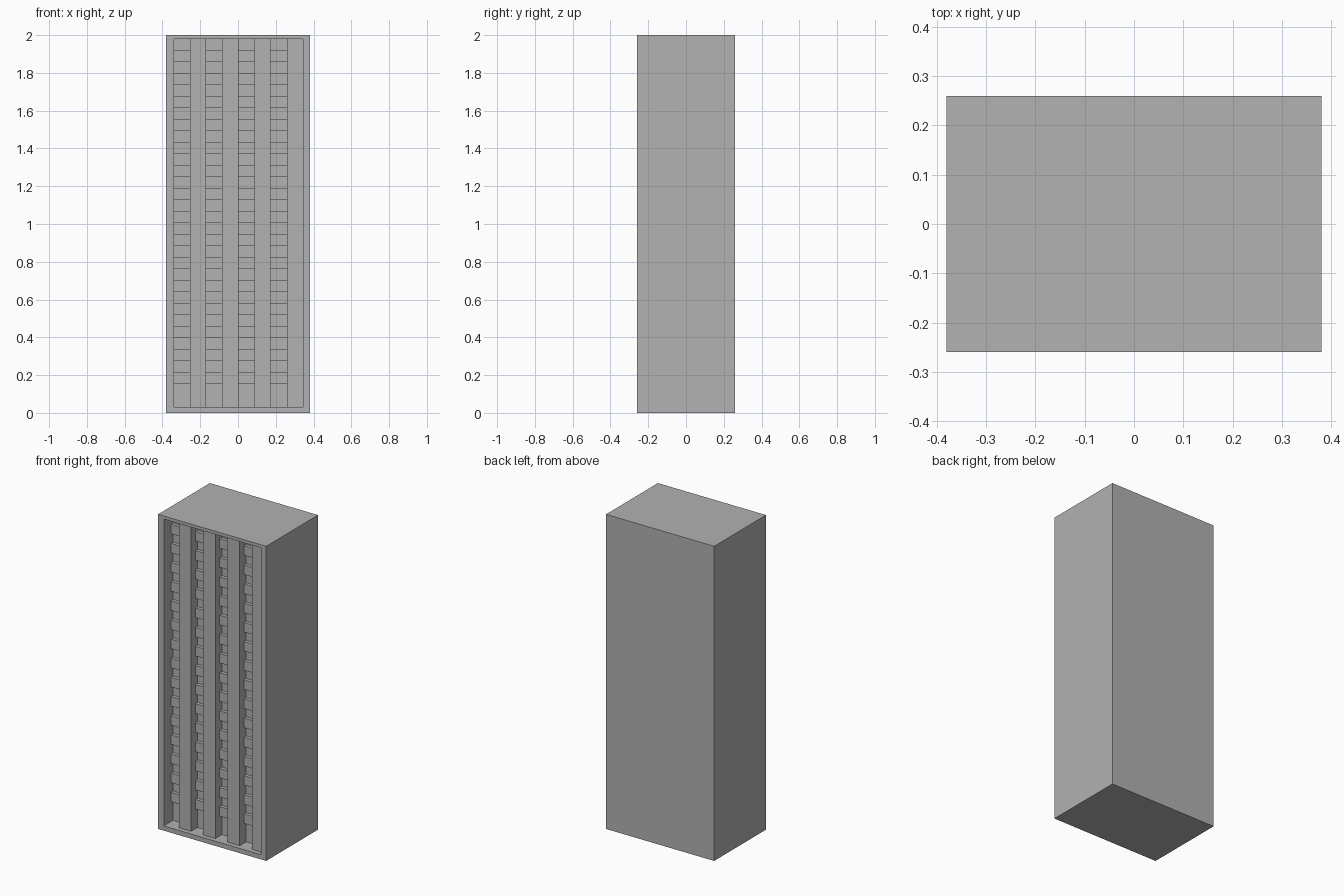
import bpy
import bmesh
from mathutils import Vector

cube = bpy.data.objects.get("Cube")
if cube:
    bpy.data.objects.remove(cube, do_unlink=True)

grey = bpy.data.materials.new("mid_grey")
grey.use_nodes = True
COLOUR = (0.445, 0.445, 0.445, 1)
grey.diffuse_color = COLOUR
grey.node_tree.nodes["Principled BSDF"].inputs["Base Color"].default_value = COLOUR

# Main dimensions
HALF_W, HALF_D, HEIGHT = 0.38, 0.26, 2.0
LEFT, BOTTOM, TOP = -0.34, 0.03, 1.98
BAY = 0.0855                       # width of each bay and each rail
RIGHT = LEFT + 8 * BAY
BACK_Y, BLOCK_Y, RAIL_Y = -0.165, -0.187, -0.23


def add_box(bm, low, high):
    """Add an axis-aligned box between two corners."""
    low, high = Vector(low), Vector(high)
    verts = bmesh.ops.create_cube(bm, size=1)["verts"]
    for v in verts:
        v.co = Vector([high[i] if v.co[i] > 0 else low[i] for i in range(3)])


def finish(bm, name):
    mesh = bpy.data.meshes.new(name)
    bmesh.ops.recalc_face_normals(bm, faces=bm.faces)
    bm.to_mesh(mesh)
    bm.free()
    mesh.materials.append(grey)
    obj = bpy.data.objects.new(name, mesh)
    bpy.context.collection.objects.link(obj)


# Cabinet body with a recessed front
bm = bmesh.new()
add_box(bm, (-HALF_W, -HALF_D, 0), (HALF_W, HALF_D, HEIGHT))
bm.normal_update()
front = min(bm.faces, key=lambda f: f.calc_center_median().y)
bmesh.ops.inset_individual(bm, faces=[front], thickness=0.02)
for v in front.verts:
    v.co.x = RIGHT if v.co.x > 0 else LEFT
    v.co.z = TOP if v.co.z > 1 else BOTTOM
recess = bmesh.ops.extrude_discrete_faces(bm, faces=[front])["faces"][0]
for v in recess.verts:
    v.co.y = BACK_Y
finish(bm, "cabinet_body")

# Vertical rails, one on the right of each bay
for i in range(4):
    x = LEFT + (2 * i + 1) * BAY
    bm = bmesh.new()
    add_box(bm, (x, RAIL_Y, BOTTOM), (x + BAY, BACK_Y, TOP))
    finish(bm, f"vertical_rail_{i + 1}")

# Stacked blocks in each bay
PITCH, FIRST_TOP = 0.1217, 1.92
for i in range(4):
    x = LEFT + 2 * i * BAY
    bm = bmesh.new()
    for row in range(15):
        z = FIRST_TOP - row * PITCH
        add_box(bm, (x, BLOCK_Y, z - PITCH / 2), (x + BAY, BACK_Y, z))
    finish(bm, f"block_column_{i + 1}")
